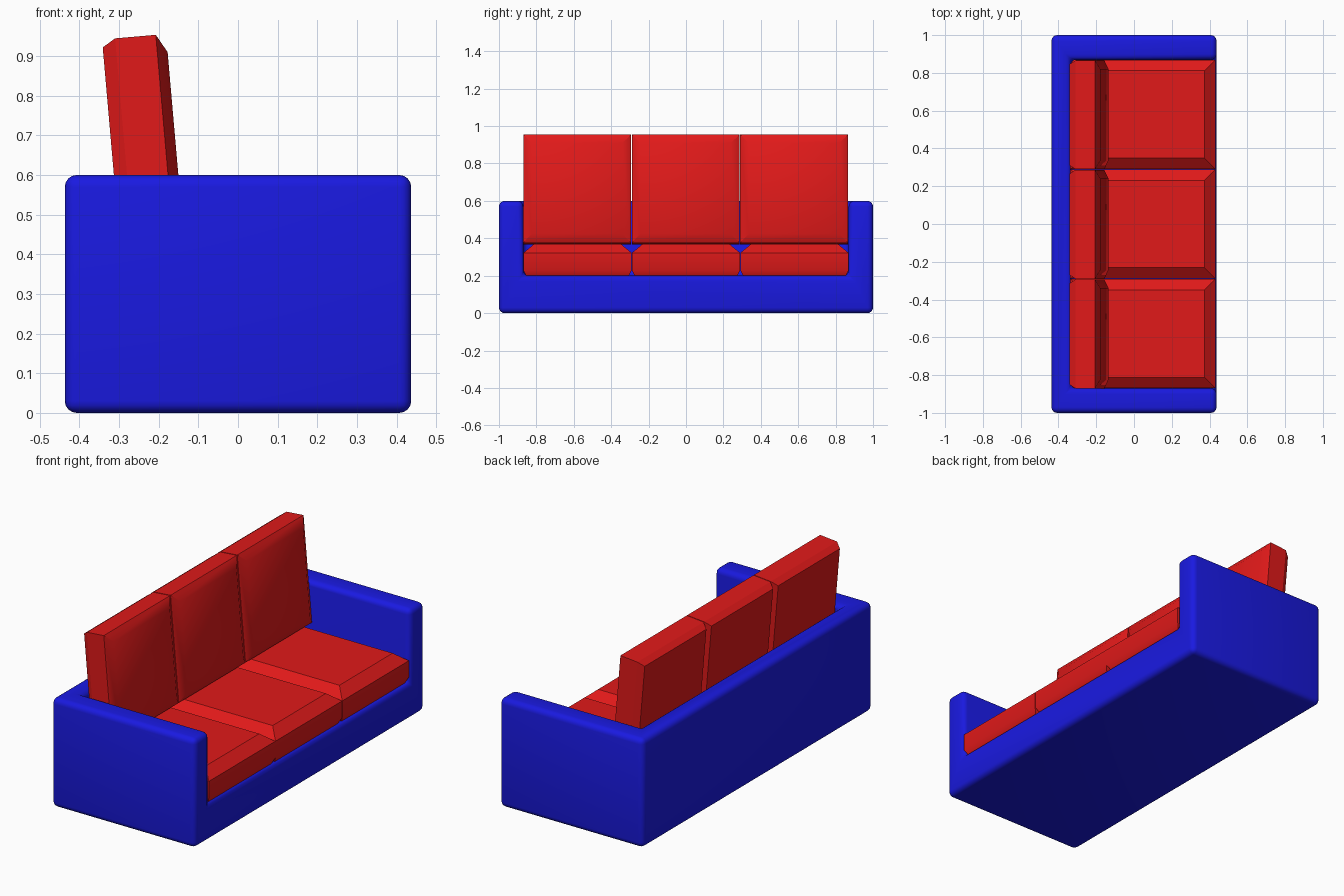
import bpy, bmesh
from math import radians

if "Cube" in bpy.data.objects:
    bpy.data.objects.remove(bpy.data.objects["Cube"])

def material(name, color):
    m = bpy.data.materials.new(name)
    m.diffuse_color = color
    m.use_nodes = True
    m.node_tree.nodes["Principled BSDF"].inputs["Base Color"].default_value = m.diffuse_color
    return m

BLUE = material("blue_fabric", (0.01, 0.01, 0.75, 1))
RED = material("red_fabric", (0.75, 0.01, 0.01, 1))

def box(name, lo, hi):
    size = [b - a for a, b in zip(lo, hi)]
    mid = [(a + b) / 2 for a, b in zip(lo, hi)]
    bpy.ops.mesh.primitive_cube_add(size=1, location=mid)
    ob = bpy.context.object
    ob.name = name
    ob.scale = size
    bpy.ops.object.transform_apply(location=True, rotation=False, scale=True)
    return ob

def activate(ob):
    bpy.ops.object.select_all(action='DESELECT')
    ob.select_set(True)
    bpy.context.view_layer.objects.active = ob

def cushion(name, loc, size, face, back, tilt=0):
    """Padded slab: face / back = (inset, depth) of the two chamfered rims."""
    l, w, t = size
    levels = [(-t/2, back[0]), (-t/2 + back[1], 0), (t/2 - face[1], 0), (t/2, face[0])]
    bm = bmesh.new()
    rings = [[bm.verts.new((sx * (l/2 - i), sy * (w/2 - i), z))
              for sx, sy in ((-1, -1), (1, -1), (1, 1), (-1, 1))] for z, i in levels]
    bm.faces.new(rings[0][::-1])
    bm.faces.new(rings[-1])
    for a, b in zip(rings, rings[1:]):
        for k in range(4):
            n = (k + 1) % 4
            bm.faces.new((a[k], a[n], b[n], b[k]))
    me = bpy.data.meshes.new(name)
    bm.to_mesh(me)
    bm.free()
    ob = bpy.data.objects.new(name, me)
    bpy.context.collection.objects.link(ob)
    ob.location = loc
    ob.rotation_euler[1] = radians(tilt)
    me.materials.append(RED)
    activate(ob)
    bpy.ops.object.shade_smooth_by_angle(angle=radians(30))

# Sofa frame: one block with the seating space cut away, edges rounded
frame = box("sofa_frame", (-0.437, -1, 0), (0.437, 1, 0.6))
cutter = box("seat_cutter", (-0.335, -0.87, 0.2), (1, 0.87, 1))
cutter.hide_render = True
cut = frame.modifiers.new("cut", 'BOOLEAN')
cut.operation = 'DIFFERENCE'
cut.solver = 'EXACT'
cut.object = cutter
activate(frame)
bpy.ops.object.modifier_apply(modifier="cut")
bpy.data.objects.remove(cutter)
bev = frame.modifiers.new("round", 'BEVEL')
bev.width = 0.03
bev.segments = 4
bev.limit_method = 'ANGLE'
bpy.ops.object.modifier_apply(modifier="round")
frame.data.materials.clear()
frame.data.materials.append(BLUE)
bpy.ops.object.shade_smooth_by_angle(angle=radians(30))

# Three seat cushions and three leaning back cushions
for i, side in enumerate(("left", "middle", "right")):
    y = (i - 1) * 0.58
    cushion(f"seat_cushion_{side}", (0.048, y, 0.285), (0.766, 0.579, 0.17),
            (0.058, 0.048), (0.015, 0.03))
    cushion(f"back_cushion_{side}", (-0.237, y - 0.002, 0.66), (0.58, 0.576, 0.162),
            (0.046, 0.026), (0.02, 0.033), tilt=85)
